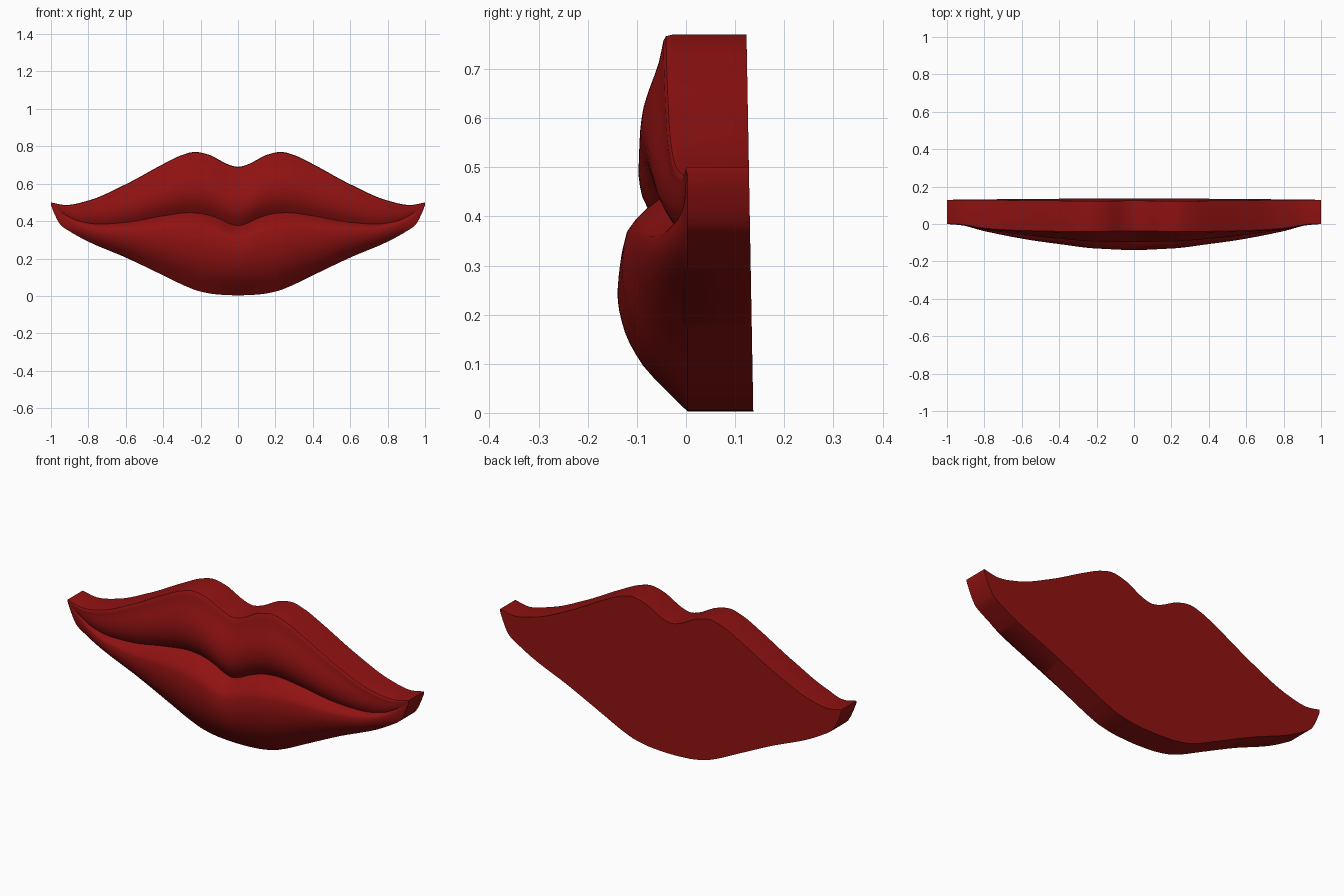
import bpy, bmesh, math

if "Cube" in bpy.data.objects:
    bpy.data.objects.remove(bpy.data.objects["Cube"])

def curve(points):
    """Smooth interpolation through (position, value) points."""
    xs, ys = zip(*points)
    n = len(xs)
    d = [(ys[i+1] - ys[i]) / (xs[i+1] - xs[i]) for i in range(n - 1)]
    m = [0.0 if xs[0] == 0 and abs(d[0]) < 0.3 else d[0]]
    m += [0.0 if d[i-1] * d[i] <= 0 else 2 * d[i-1] * d[i] / (d[i-1] + d[i])
          for i in range(1, n - 1)] + [d[-1]]
    def f(x):
        i = next((k for k in range(n - 1) if x <= xs[k+1]), n - 2)
        h = xs[i+1] - xs[i]
        t = (x - xs[i]) / h
        return (ys[i] * (2*t**3 - 3*t*t + 1) + m[i] * h * (t**3 - 2*t*t + t)
                + ys[i+1] * (3*t*t - 2*t**3) + m[i+1] * h * (t**3 - t*t))
    return f

# Outline and mouth line heights across half the width
top = curve([(0, .69), (.05, .702), (.1, .727), (.15, .753), (.23, .77), (.3, .753),
             (.4, .705), (.6, .597), (.8, .51), (.92, .486), (1, .50)])
bottom = curve([(0, .003), (.1, .007), (.2, .023), (.27, .048), (.4, .11), (.6, .205),
                (.8, .29), (.9, .345), (.95, .38), (.98, .435), (1, .485)])
seam = curve([(0, .375), (.05, .388), (.1, .413), (.2, .441), (.26, .445), (.4, .428),
              (.6, .393), (.74, .384), (.85, .40), (.95, .45), (1, .493)])

# Depths across half the width
rim_y = curve([(0, -.042), (.25, -.046), (.6, -.04), (.8, -.028), (.93, -.006), (1, 0)])
seam_y = curve([(0, -.05), (.2, -.042), (.5, -.036), (.8, -.015), (.94, 0), (1, 0)])
upper_amp = curve([(0, .05), (.2, .05), (.4, .038), (.7, .016), (.93, .002), (1, 0)])
lower_amp = curve([(0, .11), (.2, .107), (.4, .085), (.6, .06), (.8, .03), (.93, .006), (1, 0)])

# Bulge of each lip from the mouth line (0) to the outline (1)
upper_bulge = curve([(0, 0), (.1, .45), (.25, .88), (.4, 1), (.55, .88), (.7, .58), (.85, .22), (1, 0)])
lower_bulge = curve([(0, 0), (.08, .45), (.2, .85), (.42, 1), (.55, .96), (.74, .72), (.87, .38), (1, 0)])

def section(x):
    """Closed ring of points around the lips at one x position."""
    a = abs(x)
    zt, zb, zs = top(a), bottom(a), seam(a)
    yr, ys = rim_y(a), seam_y(a)
    back = lambda z: .137 - .018 * z
    r = min(.012, (zt - zs) * .2)
    ring = [(back(zt), zt), (yr + r * 1.5, zt), (yr + r * .45, zt - r * .25)]
    for i in range(14, 0, -1):
        t = i / 14
        ring.append((ys + (yr - ys) * t - upper_amp(a) * upper_bulge(t), zs + (zt - r - zs) * t))
    for i in range(19):
        u = (i / 18) ** 1.15
        ring.append((ys * (1 - u) + .003 * u - lower_amp(a) * lower_bulge(u), zs + (zb - zs) * u))
    ring.append((back(zb), zb))
    return [(x, y, z) for y, z in ring]

# Lips: sections joined across the width, denser at the corners
bm = bmesh.new()
steps = 96
rings = []
for i in range(steps + 1):
    s = 2 * i / steps - 1
    x = .75 * s + .25 * math.sin(s * math.pi / 2)
    rings.append([bm.verts.new(p) for p in section(x)])
for a, b in zip(rings, rings[1:]):
    for k in range(len(a)):
        j = (k + 1) % len(a)
        bm.faces.new((a[k], a[j], b[j], b[k]))
bm.faces.new(rings[0])
bm.faces.new(rings[-1])
bmesh.ops.recalc_face_normals(bm, faces=bm.faces)
mesh = bpy.data.meshes.new("lips")
bm.to_mesh(mesh)
bm.free()
lips = bpy.data.objects.new("lips", mesh)
bpy.context.collection.objects.link(lips)

# Deep red colour and smooth shading
red = bpy.data.materials.new("deep_red")
red.diffuse_color = (.28, .006, .006, 1)
red.use_nodes = True
red.node_tree.nodes["Principled BSDF"].inputs["Base Color"].default_value = red.diffuse_color
mesh.materials.append(red)
bpy.context.view_layer.objects.active = lips
lips.select_set(True)
bpy.ops.object.shade_smooth_by_angle(angle=math.radians(40))
